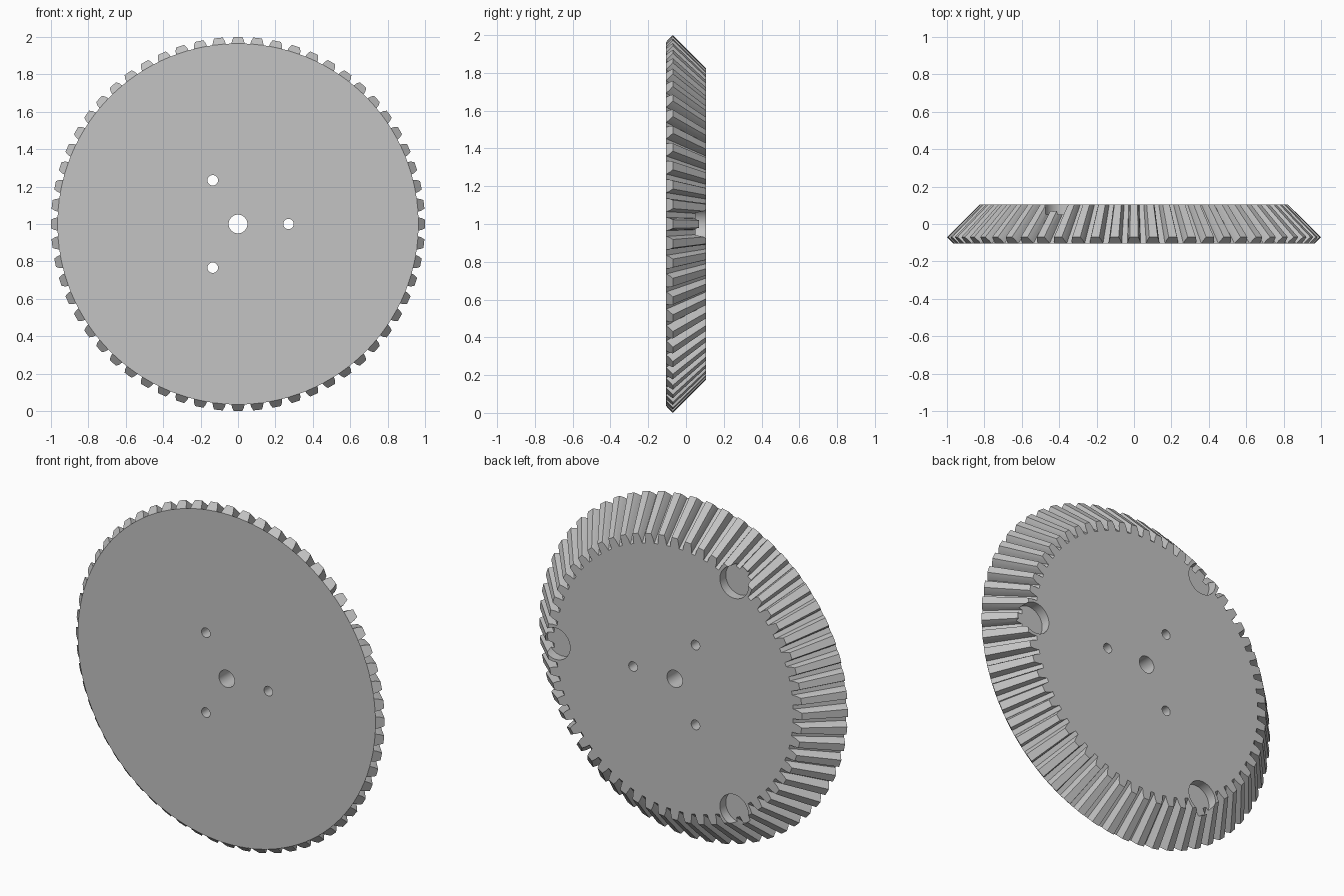
import bpy
import bmesh
from math import radians, sin, cos, tau
from mathutils import Matrix, Vector

if "Cube" in bpy.data.objects:
    bpy.data.objects.remove(bpy.data.objects["Cube"], do_unlink=True)

TEETH = 60
FRONT, BACK, APEX = -0.105, 0.105, 0.93   # face planes and cone apex along y
ROOT_R, TOOTH_H = 0.965, 0.035
CENTRE = Vector((0, 0, 1))

steel = bpy.data.materials.new("grey_steel")
steel.use_nodes = True
grey = (0.55, 0.55, 0.55, 1)
steel.diffuse_color = grey
steel.node_tree.nodes["Principled BSDF"].inputs["Base Color"].default_value = grey

# Tooth flank: (angle from tooth centre in degrees, height from root to tip)
half = [(2.1, 0), (1.85, 0.5), (1.3, 1)]
profile = [(-a, h) for a, h in half] + [(a, h) for a, h in reversed(half)]


def polar(r, angle, y):
    return CENTRE + Vector((r * cos(angle), y, r * sin(angle)))


# Bevel gear body: outer tooth ring tapered towards the apex, cut flat at the back
bm = bmesh.new()
heel, toe, rim = [], [], []
for i in range(TEETH):
    tooth = []
    for a, h in profile:
        angle = tau * i / TEETH + radians(a)
        r, y = ROOT_R + TOOTH_H * h, FRONT + TOOTH_H * h
        k = (APEX - BACK) / (APEX - y)
        tooth.append(bm.verts.new(polar(r, angle, y)))
        toe.append(bm.verts.new(polar(r * k, angle, BACK)))
    bm.faces.new(tooth)                      # tooth end on the back cone
    heel += tooth
    rim += [tooth[0], tooth[-1]]
n = len(heel)
for i in range(n):
    j = (i + 1) % n
    bm.faces.new((heel[i], heel[j], toe[j], toe[i]))
bm.faces.new(rim)
bm.faces.new(toe)
bmesh.ops.recalc_face_normals(bm, faces=bm.faces)
mesh = bpy.data.meshes.new("bevel_gear")
bm.to_mesh(mesh)
bm.free()
mesh.materials.append(steel)
gear = bpy.data.objects.new("bevel_gear", mesh)
bpy.context.collection.objects.link(gear)

# Cutters: centre bore, three bolt holes and three blind pockets in the back
cut = bmesh.new()


def drill(r, angle, radius, y0, y1):
    spot = polar(r, angle, (y0 + y1) / 2)
    bmesh.ops.create_cone(
        cut, cap_ends=True, segments=48, radius1=radius, radius2=radius,
        depth=y1 - y0,
        matrix=Matrix.Translation(spot) @ Matrix.Rotation(tau / 4, 4, 'X'))


drill(0, 0, 0.05, -0.3, 0.3)
for i in range(3):
    drill(0.27, i * tau / 3, 0.028, -0.3, 0.3)
    drill(0.77, i * tau / 3, 0.092, 0.05, 0.3)
cut_mesh = bpy.data.meshes.new("hole_cutter")
cut.to_mesh(cut_mesh)
cut.free()
cut_mesh.materials.append(steel)
cutter = bpy.data.objects.new("hole_cutter", cut_mesh)
bpy.context.collection.objects.link(cutter)
cutter.hide_render = True

bpy.ops.object.select_all(action='DESELECT')
gear.select_set(True)
bpy.context.view_layer.objects.active = gear
mod = gear.modifiers.new("holes", 'BOOLEAN')
mod.operation = 'DIFFERENCE'
mod.solver = 'EXACT'
mod.object = cutter
bpy.ops.object.modifier_apply(modifier=mod.name)
bpy.data.objects.remove(cutter, do_unlink=True)

bpy.ops.object.shade_smooth_by_angle(angle=radians(20))
